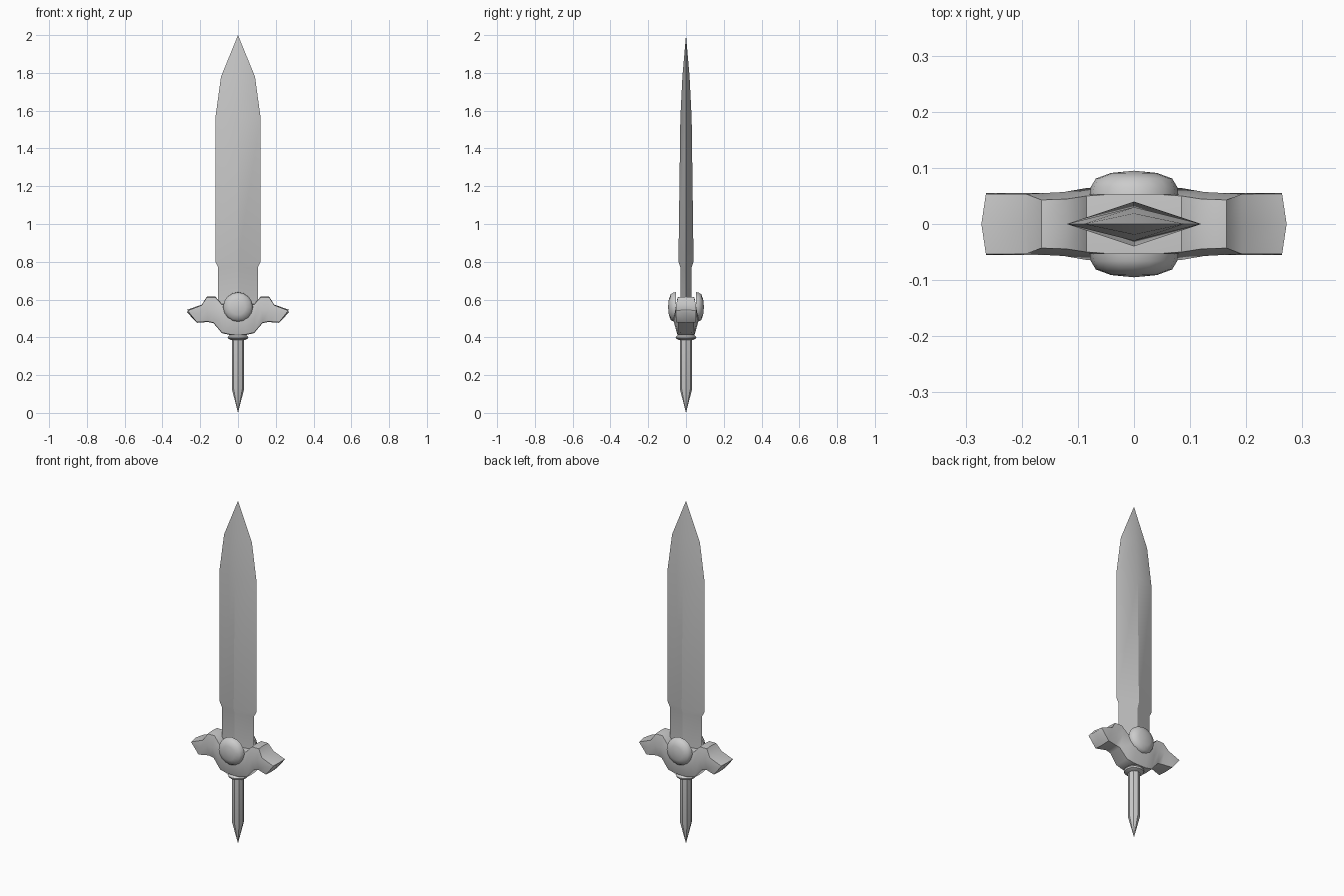
import bpy, bmesh
from math import sin, cos, pi, radians

if "Cube" in bpy.data.objects:
    bpy.data.objects.remove(bpy.data.objects["Cube"])


def loft(name, rings, angle=30):
    """Skin a list of equal-length point rings and cap both ends."""
    bm = bmesh.new()
    vs = [[bm.verts.new(p) for p in r] for r in rings]
    n = len(rings[0])
    for a, b in zip(vs, vs[1:]):
        for i in range(n):
            j = (i + 1) % n
            bm.faces.new((a[i], a[j], b[j], b[i]))
    bm.faces.new(vs[0])
    bm.faces.new(vs[-1])
    bmesh.ops.remove_doubles(bm, verts=bm.verts, dist=0.0002)
    bmesh.ops.recalc_face_normals(bm, faces=bm.faces)
    me = bpy.data.meshes.new(name)
    bm.to_mesh(me)
    bm.free()
    ob = bpy.data.objects.new(name, me)
    bpy.context.collection.objects.link(ob)
    bpy.ops.object.select_all(action='DESELECT')
    ob.select_set(True)
    bpy.context.view_layer.objects.active = ob
    bpy.ops.object.shade_smooth_by_angle(angle=radians(angle))
    return ob


def circle(r, z, n, turn=0.0):
    return [(r * cos(2 * pi * i / n + turn), r * sin(2 * pi * i / n + turn), z) for i in range(n)]


# Blade: diamond section, narrow at the root
blade = [(0.50, 0.105, 0.030), (0.77, 0.105, 0.030), (0.80, 0.12, 0.040),
         (1.56, 0.12, 0.030), (1.78, 0.09, 0.019), (2.0, 0, 0)]
loft("blade", [[(w, 0, z), (0, t, z), (-w, 0, z), (0, -t, z)] for z, w, t in blade])

# Grip with spiked pommel
loft("grip", [circle(r, z, 8) for r, z in
              [(0, 0), (0.032, 0.125), (0.032, 0.42)]])

# Collar under the guard
loft("collar", [circle(r, z, 12) for r, z in
                [(0.035, 0.385), (0.052, 0.393), (0.055, 0.402), (0.043, 0.412), (0.045, 0.43)]])

# Guard: sections from centre outward (top x, top z, bottom x, bottom z, half depth)
half = [(0.04, 0.575, 0.04, 0.415, 0.068), (0.085, 0.573, 0.085, 0.425, 0.064),
        (0.12, 0.612, 0.13, 0.478, 0.057), (0.165, 0.612, 0.16, 0.484, 0.055),
        (0.192, 0.57, 0.218, 0.48, 0.055), (0.264, 0.542, 0.264, 0.538, 0.055)]


def section(s, side):
    tx, tz, bx, bz, d = s
    mx, mz = (tx + bx) / 2, (tz + bz) / 2
    out = tx > 0.18
    k = 0.97 if out else 0.78
    kb = 0.97 if out else 0.68
    bulge = 0.008 if tx > 0.25 else 0
    return [(side * x, y, z) for x, y, z in [
        (tx + bulge, 0, tz + 0.003), (tx, k * d, tz), (mx, d, mz), (bx, kb * d, bz),
        (bx + bulge, 0, bz - 0.003), (bx, -kb * d, bz), (mx, -d, mz), (tx, -k * d, tz)]]


loft("guard", [section(s, -1) for s in reversed(half)] + [section(s, 1) for s in half], 50)

# Domed round gems, front and back
dome = [(0.079, 0.053), (0.077, 0.066), (0.068, 0.081), (0.041, 0.091), (0, 0.095)]
for name, side in (("gem_front", -1), ("gem_back", 1)):
    loft(name, [[(x, side * d, 0.56 + z) for x, z, _ in circle(r, 0, 16)] for r, d in dome], 60)
